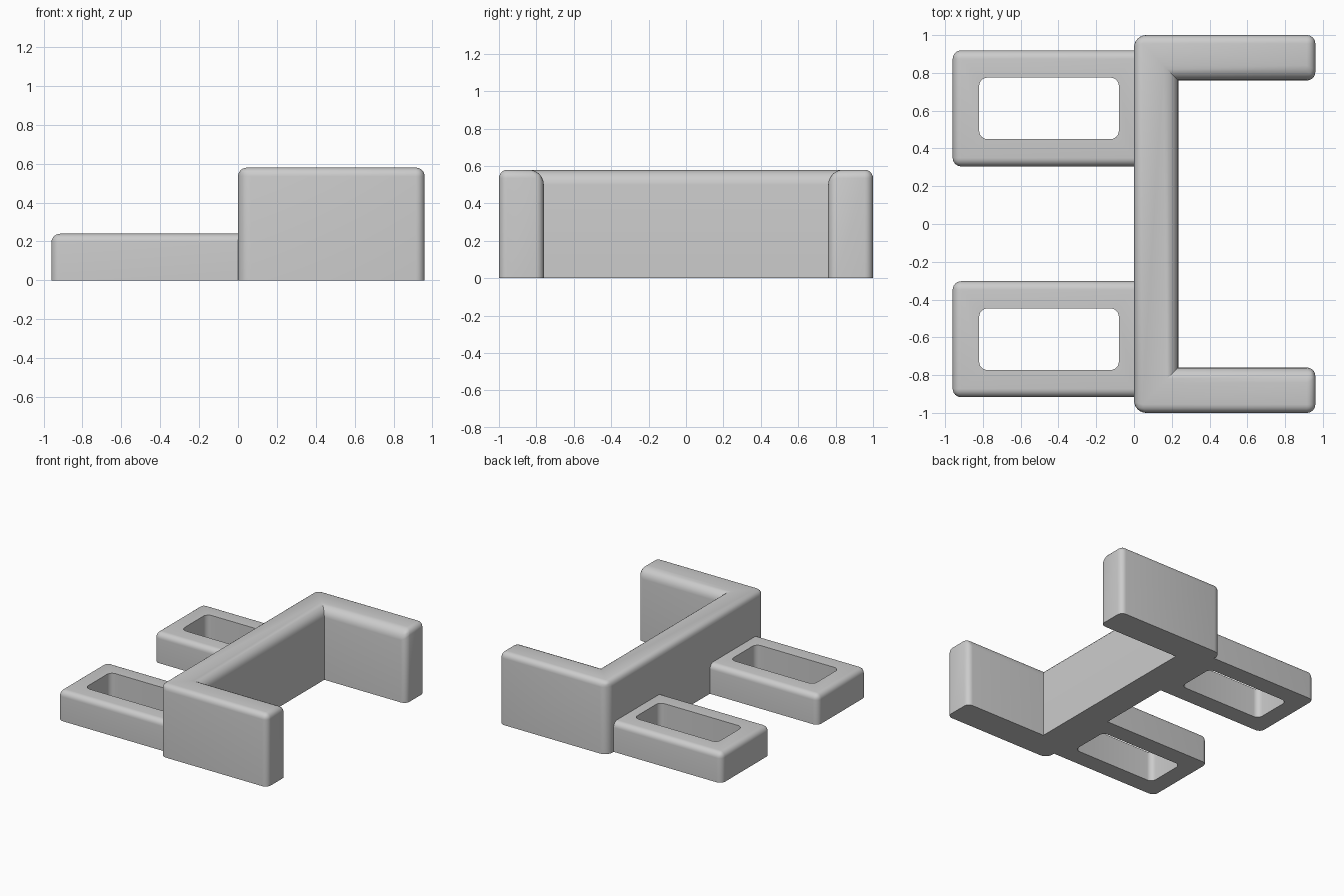
import bpy, bmesh, math

cube = bpy.data.objects.get("Cube")
if cube:
    bpy.data.objects.remove(cube, do_unlink=True)

grey = bpy.data.materials.new("plain grey")
grey.use_nodes = True
COLOUR = (0.6, 0.6, 0.6, 1)
grey.diffuse_color = COLOUR
grey.node_tree.nodes["Principled BSDF"].inputs["Base Color"].default_value = COLOUR


def rounded_prism(name, outline, z0, z1, corner_radius, top_radius):
    """Extrude an outline upward; radii are given per corner and per top side."""
    bm = bmesh.new()
    low = [bm.verts.new((x, y, z0)) for x, y in outline]
    high = [bm.verts.new((x, y, z1)) for x, y in outline]
    n = len(outline)
    bm.faces.new(high)
    bm.faces.new(low[::-1])
    for i in range(n):
        j = (i + 1) % n
        bm.faces.new((low[i], low[j], high[j], high[i]))
    weight = bm.edges.layers.float.new("bevel_weight_edge")
    for i in range(n):
        bm.edges.get((low[i], high[i]))[weight] = corner_radius[i]
        bm.edges.get((high[i], high[(i + 1) % n]))[weight] = top_radius[i]
    bmesh.ops.recalc_face_normals(bm, faces=bm.faces[:])
    mesh = bpy.data.meshes.new(name)
    bm.to_mesh(mesh)
    bm.free()
    mesh.materials.append(grey)
    obj = bpy.data.objects.new(name, mesh)
    bpy.context.collection.objects.link(obj)
    bevel = obj.modifiers.new("rounding", "BEVEL")
    bevel.limit_method = "WEIGHT"
    bevel.width = 1
    bevel.segments = 6
    return obj


def apply_modifiers(obj):
    bpy.ops.object.select_all(action="DESELECT")
    bpy.context.view_layer.objects.active = obj
    obj.select_set(True)
    for mod in list(obj.modifiers):
        bpy.ops.object.modifier_apply(modifier=mod.name)


def smooth(obj):
    apply_modifiers(obj)
    bpy.ops.object.shade_smooth_by_angle(angle=math.radians(30))


# U-shaped body: long wall with an arm at each end
R, INNER = 0.045, 0.08
body = rounded_prism(
    "body",
    [(0, -1), (0.96, -1), (0.96, -0.76), (0.235, -0.76),
     (0.235, 0.76), (0.96, 0.76), (0.96, 1), (0, 1)],
    0, 0.58,
    [0.065, R, R, 0, 0, R, R, 0.065],
    [R, R, INNER, INNER, INNER, R, R, R])
smooth(body)

# Low frames on the other side, each with a rounded through-opening
for side, y in (("front", -0.61), ("back", 0.612)):
    frame = rounded_prism(
        side + "_frame",
        [(-0.96, y - 0.307), (0, y - 0.307), (0, y + 0.307), (-0.96, y + 0.307)],
        0, 0.24, [R, 0, 0, R], [R, 0, R, R])
    cutter = rounded_prism(
        side + "_cutter",
        [(-0.82, y - 0.163), (-0.08, y - 0.163), (-0.08, y + 0.163), (-0.82, y + 0.163)],
        -0.1, 0.4, [R] * 4, [0] * 4)
    cutter.hide_render = True
    apply_modifiers(cutter)
    opening = frame.modifiers.new("opening", "BOOLEAN")
    opening.operation = "DIFFERENCE"
    opening.object = cutter
    smooth(frame)
    bpy.data.objects.remove(cutter, do_unlink=True)
